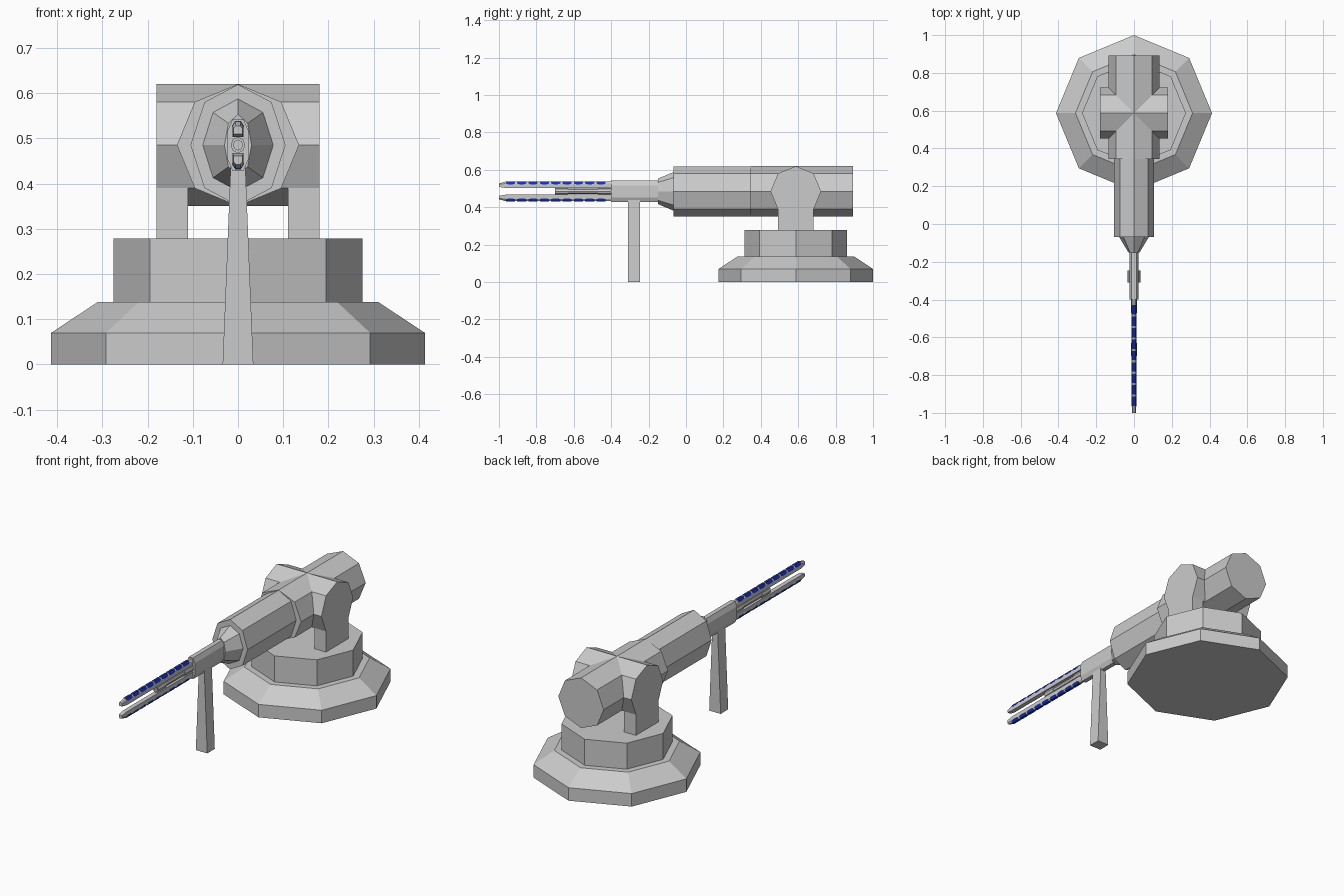
import bpy, bmesh, math
from mathutils import Vector

if "Cube" in bpy.data.objects:
    bpy.data.objects.remove(bpy.data.objects["Cube"])

PIVOT_Y, AXIS_Z = 0.587, 0.485


def loft(name, rings, mat=None):
    """Skin a list of equal-length point rings and cap both ends."""
    bm = bmesh.new()
    loops = [[bm.verts.new(p) for p in r] for r in rings]
    n = len(loops[0])
    for a, b in zip(loops, loops[1:]):
        for i in range(n):
            j = (i + 1) % n
            bm.faces.new((a[i], a[j], b[j], b[i]))
    bm.faces.new(loops[0])
    bm.faces.new(loops[-1])
    bmesh.ops.recalc_face_normals(bm, faces=bm.faces)
    me = bpy.data.meshes.new(name)
    bm.to_mesh(me)
    bm.free()
    ob = bpy.data.objects.new(name, me)
    bpy.context.collection.objects.link(ob)
    if mat:
        me.materials.append(mat)
    return ob


def octagon(ra, rb):
    return [(ra * math.cos(i * math.pi / 4), rb * math.sin(i * math.pi / 4)) for i in range(8)]


def along_y(name, sections):
    """Octagonal body on the gun axis; sections are (y, half width, half height)."""
    return loft(name, [[Vector((x, y, AXIS_Z + z)) for x, z in octagon(rx, rz)]
                       for y, rx, rz in sections])


def along_z(name, sections):
    return loft(name, [[Vector((x, PIVOT_Y + y, z)) for x, y in octagon(r, r)]
                       for z, r in sections])


# Stepped octagonal base
along_z("base_plinth", [(0, 0.413), (0.07, 0.413), (0.138, 0.31)])
along_z("turntable", [(0.138, 0.275), (0.278, 0.275)])

# Cross trunnion with a yoke leg flowing out of each end
octo = octagon(0.135, 0.135)
loft("trunnion", [[Vector((x, PIVOT_Y + a, AXIS_Z + b)) for a, b in octo] for x in (-0.11, 0.11)])
yoke = [(a, AXIS_Z + b) for a, b in octo if b > -0.13]
k = 0.135 * math.sqrt(0.5)
yoke = yoke[:6] + [(-k, 0.278), (k, 0.278)] + yoke[6:]
for side, s in (("left", -1), ("right", 1)):
    loft("yoke_" + side, [[Vector((s * x, PIVOT_Y + a, z)) for a, z in yoke] for x in (0.11, 0.18)])

# Gun housing, narrowed forward section, nose and receiver tube
along_y("gun_housing", [(0.893, 0.135, 0.135), (0.345, 0.135, 0.135)])
along_y("front_housing", [(0.36, 0.105, 0.134), (-0.068, 0.105, 0.134)])
along_y("nose_cone", [(-0.06, 0.078, 0.102), (-0.07, 0.078, 0.102), (-0.15, 0.03, 0.068)])


def slab(w, h, cw, ch):
    """Tall chamfered cross-section."""
    return [(w, -h + ch), (w, h - ch), (cw, h), (-cw, h),
            (-w, h - ch), (-w, -h + ch), (-cw, -h), (cw, -h)]


loft("rail_mount", [[Vector((x, y, AXIS_Z + z)) for x, z in slab(0.023, 0.057, 0.012, 0.025)]
                    for y in (-0.14, -0.40)])

# Inner barrel with a thicker sleeve and bored muzzle
along_y("inner_barrel", [(-0.39, 0.016, 0.018), (-0.47, 0.016, 0.018), (-0.47, 0.012, 0.014),
                         (-0.63, 0.012, 0.014), (-0.63, 0.016, 0.018), (-0.70, 0.016, 0.018),
                         (-0.70, 0.010, 0.011), (-0.68, 0.010, 0.011)])

# Paired rails with glowing dashes wrapped over their outer edges
blue = bpy.data.materials.new("blue_glow")
blue.diffuse_color = (0.01, 0.03, 0.45, 1)
blue.use_nodes = True
blue.node_tree.nodes["Principled BSDF"].inputs["Base Color"].default_value = blue.diffuse_color
rail = [(-0.012, 0.018), (0.012, 0.018), (0.012, 0.042), (0.006, 0.052), (-0.006, 0.052), (-0.012, 0.042)]
tip = [(x * 0.8, 0.024 + (z - 0.018) * 0.55) for x, z in rail]
dash = [(-0.0125, 0.038), (0.0125, 0.038), (0.0128, 0.0425), (0.0065, 0.0535),
        (-0.0065, 0.0535), (-0.0128, 0.0425)]
dash_end = [(-0.0125, 0.042), (0.0125, 0.042), (0.0126, 0.043), (0.0065, 0.0535),
            (-0.0065, 0.0535), (-0.0126, 0.043)]
for side, s in (("upper", 1), ("lower", -1)):
    loft("rail_" + side, [[Vector((x, y, AXIS_Z + s * z)) for x, z in p]
                          for p, y in ((rail, -0.39), (rail, -0.965), (tip, -1.0))])
    for i in range(9):
        y0 = -0.43 - i * 0.0605
        loft(f"glow_{side}_{i + 1}",
             [[Vector((x, y0 - d, AXIS_Z + s * z)) for x, z in p]
              for p, d in ((dash_end, 0), (dash, 0.012), (dash, 0.037), (dash_end, 0.049))], blue)

# Tapered support leg under the rail mount
loft("support_leg", [[Vector((sx * w, -0.278 + sy * 0.032, z)) for sx, sy in
                      ((-1, -1), (1, -1), (1, 1), (-1, 1))]
                     for z, w in ((0, 0.034), (0.445, 0.016))])
